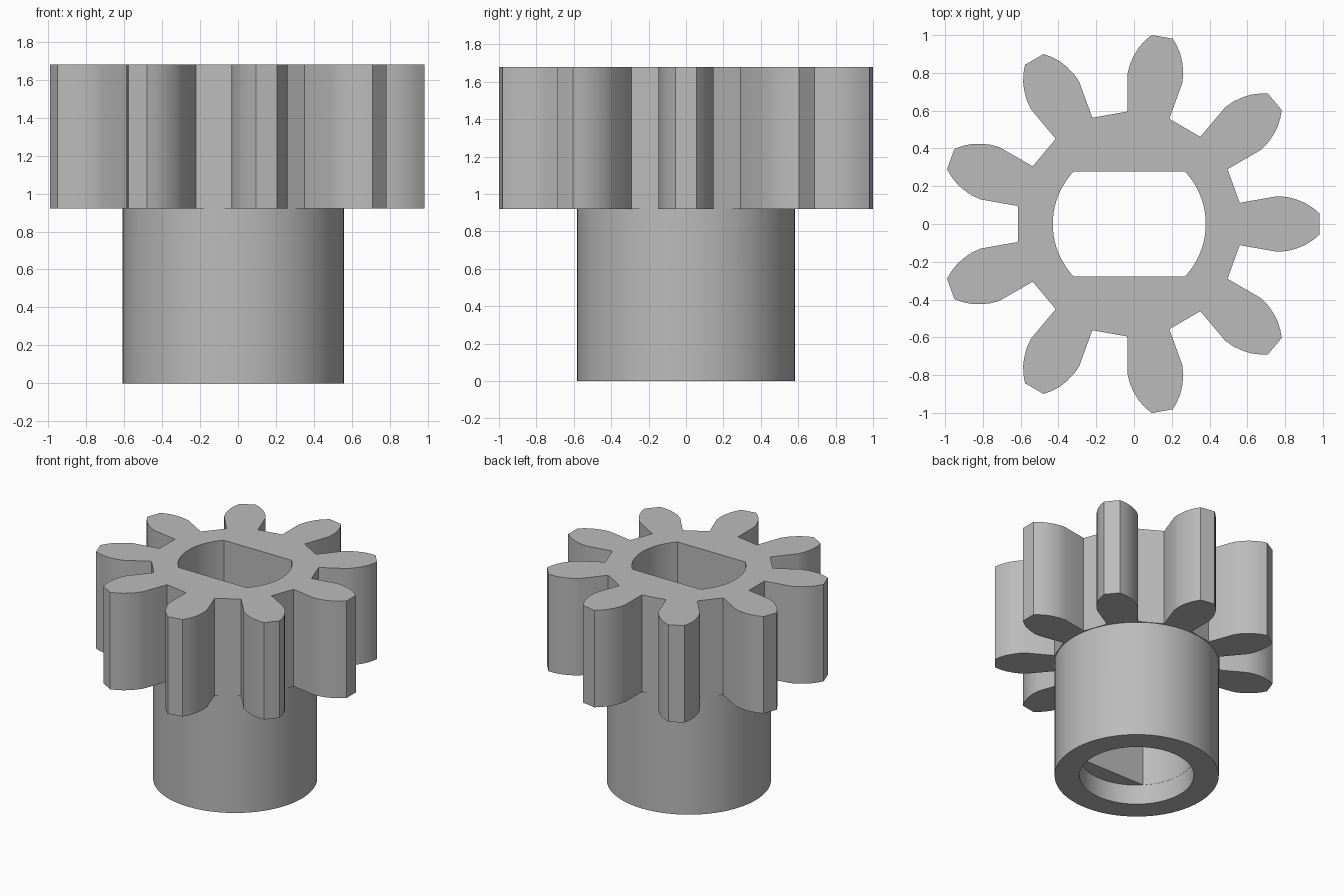
import bpy
import bmesh
from math import asin, cos, pi, radians, sin

if "Cube" in bpy.data.objects:
    bpy.data.objects.remove(bpy.data.objects["Cube"], do_unlink=True)

AXIS_X = -0.025        # the odd tooth count shifts the axis off centre
TEETH = 9
HUB_R, BORE_R, FLAT_Y = 0.583, 0.405, 0.279
GEAR_Z, TOP_Z, LEDGE_Z = 0.92, 1.68, 0.155

grey = bpy.data.materials.new("plain grey")
grey.use_nodes = True
colour = (0.5, 0.5, 0.5, 1)
grey.diffuse_color = colour
grey.node_tree.nodes["Principled BSDF"].inputs["Base Color"].default_value = colour


def prism(name, outline, z0, z1):
    """Extrude a closed outline from z0 to z1."""
    bm = bmesh.new()
    base = bm.faces.new([bm.verts.new((x + AXIS_X, y, z0)) for x, y in outline])
    top = bmesh.ops.extrude_face_region(bm, geom=[base])["geom"]
    verts = [g for g in top if isinstance(g, bmesh.types.BMVert)]
    bmesh.ops.translate(bm, verts=verts, vec=(0, 0, z1 - z0))
    bmesh.ops.recalc_face_normals(bm, faces=bm.faces)
    mesh = bpy.data.meshes.new(name)
    bm.to_mesh(mesh)
    bm.free()
    mesh.materials.append(grey)
    obj = bpy.data.objects.new(name, mesh)
    bpy.context.collection.objects.link(obj)
    return obj


def arc(r, start, end, steps):
    angles = [start + (end - start) * i / steps for i in range(steps + 1)]
    return [(r * cos(a), r * sin(a)) for a in angles]


def combine(target, tool, operation):
    """Apply a boolean, then remove the tool."""
    bpy.context.view_layer.objects.active = target
    mod = target.modifiers.new("join", "BOOLEAN")
    mod.operation, mod.solver, mod.object = operation, "EXACT", tool
    bpy.ops.object.modifier_apply(modifier=mod.name)
    bpy.data.objects.remove(tool, do_unlink=True)


# Toothed wheel: one half flank, mirrored and repeated round the axis
flank = [(0.585, 0.112), (0.785, 0.147), (0.835, 0.143), (0.885, 0.130),
         (0.93, 0.112), (0.97, 0.087), (1.006, 0.057)]
tooth = [(x, -y) for x, y in flank] + flank[::-1]
wheel = []
for i in range(TEETH):
    c, s = cos(radians(40 * i)), sin(radians(40 * i))
    wheel += [(x * c - y * s, x * s + y * c) for x, y in tooth]
pinion = prism("pinion_gear", wheel, GEAR_Z, TOP_Z)

# Hub
hub = prism("hub", arc(HUB_R, 0, 2 * pi, 72)[:-1], 0, GEAR_Z + 0.1)
combine(pinion, hub, "UNION")

# Bore: round at the bottom, with two flats above
a = asin(FLAT_Y / BORE_R)
flats = arc(BORE_R, -a, a, 20) + arc(BORE_R, pi - a, pi + a, 20)
combine(pinion, prism("flat_bore", flats, LEDGE_Z - 0.05, TOP_Z + 0.1), "DIFFERENCE")
round_bore = arc(BORE_R + 0.001, 0, 2 * pi, 72)[:-1]
combine(pinion, prism("round_bore", round_bore, -0.1, LEDGE_Z), "DIFFERENCE")

# Smooth curved walls, crisp edges
bpy.ops.object.select_all(action="DESELECT")
pinion.select_set(True)
bpy.context.view_layer.objects.active = pinion
bpy.ops.object.shade_smooth_by_angle(angle=radians(25))
